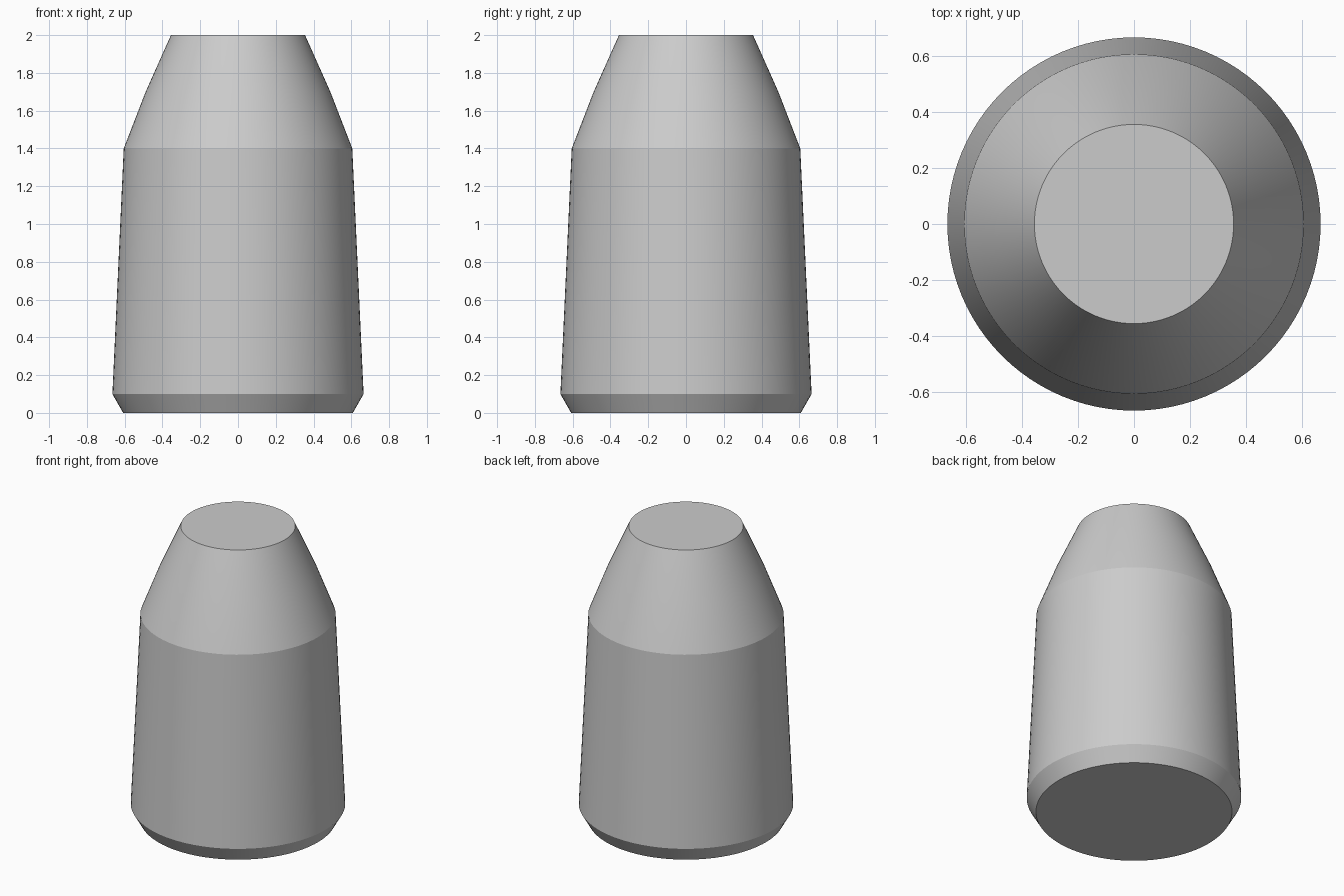
import bpy, bmesh, math

if "Cube" in bpy.data.objects:
    bpy.data.objects.remove(bpy.data.objects["Cube"])

# Lathe profile: (radius, height)
PROFILE = [(0.608, 0.0), (0.665, 0.1), (0.605, 1.4), (0.489, 1.7), (0.355, 2.0)]
SIDES = 96

grey = bpy.data.materials.new("plain_grey")
grey.diffuse_color = (0.6, 0.6, 0.6, 1)
grey.use_nodes = True
grey.node_tree.nodes["Principled BSDF"].inputs["Base Color"].default_value = grey.diffuse_color

# Solid tapered body: stacked rings, closed top and bottom
bm = bmesh.new()
rings = [[bm.verts.new((r * math.cos(2 * math.pi * i / SIDES),
                        r * math.sin(2 * math.pi * i / SIDES), z))
          for i in range(SIDES)] for r, z in PROFILE]
for a, b in zip(rings, rings[1:]):
    for i in range(SIDES):
        j = (i + 1) % SIDES
        bm.faces.new((a[i], a[j], b[j], b[i]))
bm.faces.new(rings[0][::-1])
bm.faces.new(rings[-1])

# Smooth around the body, with hard edges at all rings but the slight nose bend
for f in bm.faces:
    f.smooth = len(f.verts) == 4
for ring in (0, 1, 2, 4):
    for i in range(SIDES):
        bm.edges.get((rings[ring][i], rings[ring][(i + 1) % SIDES])).smooth = False

mesh = bpy.data.meshes.new("tapered_body")
bm.to_mesh(mesh)
bm.free()
mesh.materials.append(grey)
body = bpy.data.objects.new("tapered_body", mesh)
bpy.context.collection.objects.link(body)
